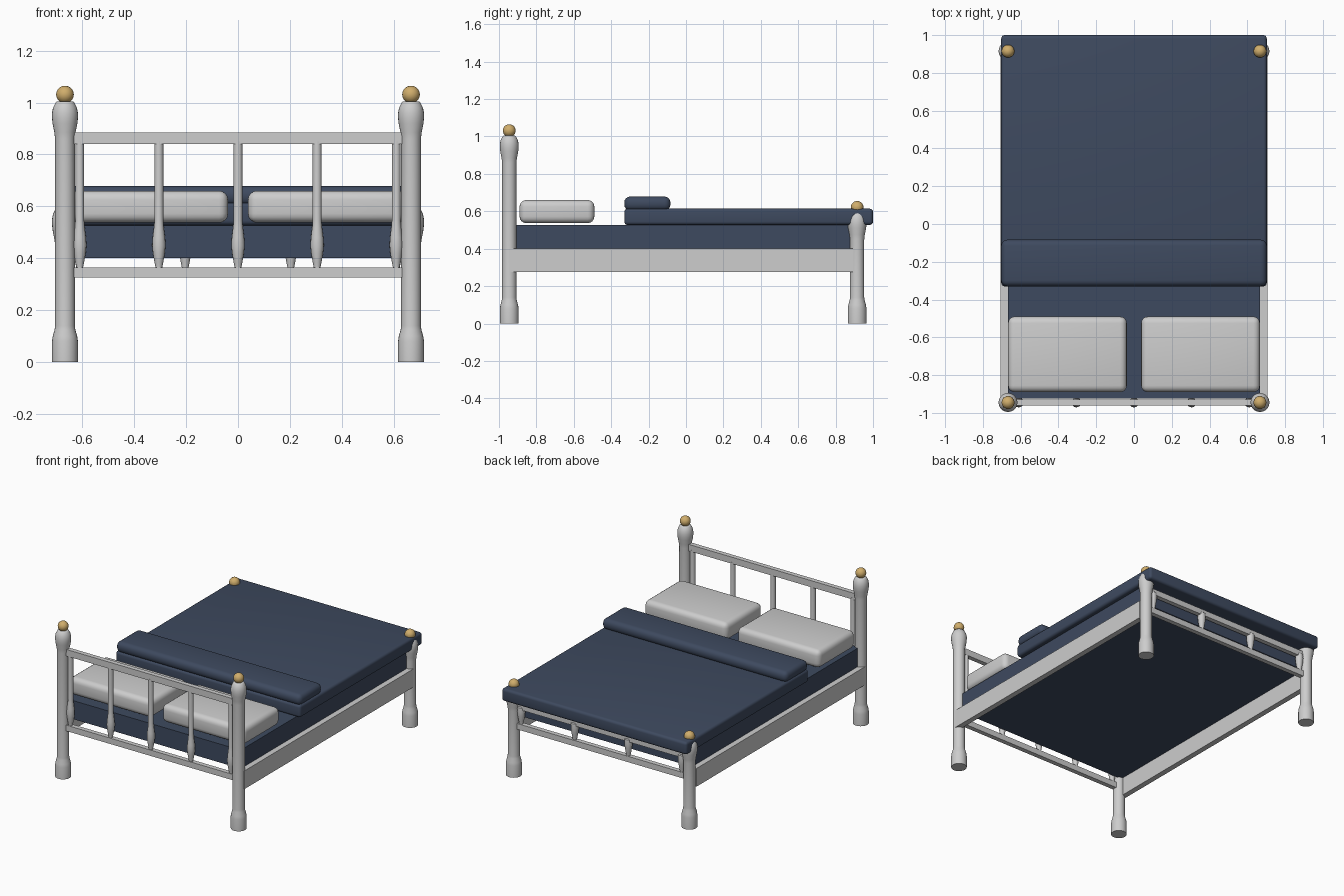
import bpy, bmesh, math

if "Cube" in bpy.data.objects:
    bpy.data.objects.remove(bpy.data.objects["Cube"], do_unlink=True)


def material(name, rgb):
    m = bpy.data.materials.new(name)
    m.use_nodes = True
    m.diffuse_color = (*rgb, 1)
    m.node_tree.nodes["Principled BSDF"].inputs["Base Color"].default_value = (*rgb, 1)
    return m


white = material("soft white", (0.61, 0.61, 0.61))
navy = material("navy cloth", (0.048, 0.068, 0.115))
brass = material("brass", (0.63, 0.42, 0.15))


def finish(name, bm, mat, angle=35):
    bmesh.ops.recalc_face_normals(bm, faces=bm.faces)
    mesh = bpy.data.meshes.new(name)
    bm.to_mesh(mesh)
    bm.free()
    mesh.materials.append(mat)
    ob = bpy.data.objects.new(name, mesh)
    bpy.context.collection.objects.link(ob)
    bpy.ops.object.select_all(action="DESELECT")
    ob.select_set(True)
    bpy.context.view_layer.objects.active = ob
    bpy.ops.object.shade_smooth_by_angle(angle=math.radians(angle))
    return ob


def box(name, x, y, z, mat, bevel=0):
    """Box from (low, high) spans, with optional rounded edges."""
    bm = bmesh.new()
    bmesh.ops.create_cube(bm, size=1)
    for v in bm.verts:
        v.co = [lo if c < 0 else hi for c, (lo, hi) in zip(v.co, (x, y, z))]
    if bevel:
        bmesh.ops.bevel(bm, geom=bm.edges[:], offset=bevel, segments=4,
                        profile=0.5, affect="EDGES")
    return finish(name, bm, mat)


def turned(name, x, y, profile, mat, sides=24):
    """Lathe a (radius, height) profile around a vertical axis."""
    bm = bmesh.new()
    rings = []
    for r, z in profile:
        rings.append([bm.verts.new((x + r * math.cos(math.tau * i / sides),
                                    y + r * math.sin(math.tau * i / sides), z))
                      for i in range(sides)])
    for a, b in zip(rings, rings[1:]):
        for i in range(sides):
            j = (i + 1) % sides
            bm.faces.new((a[i], a[j], b[j], b[i]))
    bm.faces.new(rings[0])
    bm.faces.new(rings[-1])
    return finish(name, bm, mat, 50)


def post(name, x, y, top):
    foot = [(0.05, 0), (0.05, 0.08), (0.047, 0.1), (0.04, 0.125), (0.038, 0.14)]
    head = [(0.038, -0.145), (0.041, -0.12), (0.048, -0.085), (0.05, -0.065),
            (0.05, -0.045), (0.046, -0.025), (0.036, -0.005), (0.03, 0)]
    turned(name + "_post", x, y, foot + [(r, top + z) for r, z in head], white)
    bm = bmesh.new()
    bmesh.ops.create_uvsphere(bm, u_segments=24, v_segments=14, radius=0.034)
    bmesh.ops.translate(bm, vec=(x, y, top + 0.026), verts=bm.verts)
    finish(name + "_finial", bm, brass, 60)


def spindle(name, x, y, top):
    low = [(0.012, 0.345), (0.013, 0.365), (0.017, 0.385), (0.023, 0.42), (0.026, 0.45),
           (0.024, 0.48), (0.019, 0.52), (0.017, 0.545)]
    profile = [p for p in low if p[1] < top] + [(0.017, top)]
    turned(name, x, y, profile, white, 16)


HEAD_Y, FOOT_Y, POST_X = -0.945, 0.915, 0.667

# Posts with finials, side rails and pillows, mirrored left and right
for side, s in (("left", 1), ("right", -1)):
    post("head_" + side, s * POST_X, HEAD_Y, 1.005)
    post("foot_" + side, s * POST_X, FOOT_Y, 0.595)
    box("side_rail_" + side, sorted((s * 0.668, s * 0.706)), (-0.94, 0.895),
        (0.275, 0.4), white)
    box("pillow_" + side, sorted((s * 0.038, s * 0.667)), (-0.89, -0.49),
        (0.537, 0.66), white, 0.035)

# Headboard and footboard rails
for name, y, top in (("headboard", HEAD_Y, (0.84, 0.885)),
                     ("footboard", FOOT_Y, (0.465, 0.505))):
    for part, z in (("_top_rail", top), ("_bottom_rail", (0.325, 0.365))):
        box(name + part, (-0.645, 0.645), (y - 0.016, y + 0.016), z, white)

# Turned spindles
for i in range(5):
    spindle(f"headboard_spindle_{i}", 0.305 * (i - 2), HEAD_Y, 0.85)
for i in range(4):
    spindle(f"footboard_spindle_{i}", 0.407 * (i - 1.5), FOOT_Y, 0.485)

# Bedding
box("mattress", (-0.668, 0.668), (-0.925, 0.89), (0.4, 0.527), navy)
box("duvet", (-0.703, 0.703), (-0.33, 1.0), (0.527, 0.614), navy, 0.018)
box("duvet_fold", (-0.703, 0.703), (-0.33, -0.083), (0.604, 0.679), navy, 0.032)
